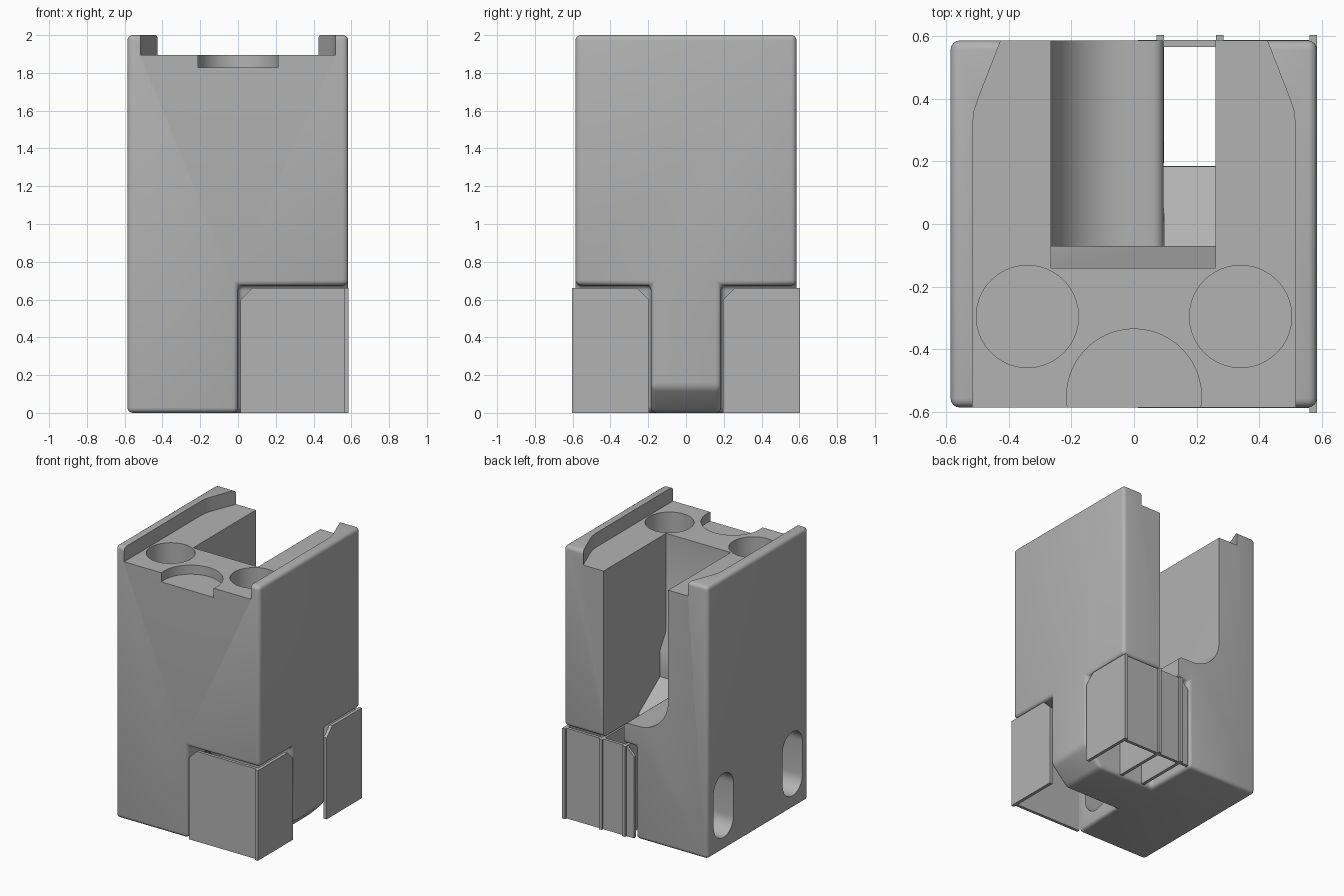
import bpy, bmesh, math
from mathutils import Vector

cube = bpy.data.objects.get("Cube")
if cube:
    bpy.data.objects.remove(cube, do_unlink=True)

grey = bpy.data.materials.new("mid_grey")
grey.use_nodes = True
grey.diffuse_color = (0.45, 0.45, 0.45, 1)
grey.node_tree.nodes["Principled BSDF"].inputs["Base Color"].default_value = (0.45, 0.45, 0.45, 1)


def prism(name, points, axis, low, high):
    """Extrude a 2D profile along an axis (profile axes keep x, y, z order)."""
    def place(p, d):
        co = list(p)
        co.insert("xyz".index(axis), d)
        return Vector(co)
    bm = bmesh.new()
    base = bm.faces.new([bm.verts.new(place(p, low)) for p in points])
    out = bmesh.ops.extrude_face_region(bm, geom=[base])
    shift = place((0, 0), high - low)
    bmesh.ops.translate(bm, vec=shift, verts=[g for g in out["geom"] if isinstance(g, bmesh.types.BMVert)])
    bmesh.ops.recalc_face_normals(bm, faces=bm.faces)
    mesh = bpy.data.meshes.new(name)
    bm.to_mesh(mesh)
    bm.free()
    mesh.materials.append(grey)
    obj = bpy.data.objects.new(name, mesh)
    bpy.context.collection.objects.link(obj)
    return obj


def box(name, x0, x1, y0, y1, z0, z1):
    return prism(name, [(x0, y0), (x1, y0), (x1, y1), (x0, y1)], "z", z0, z1)


def arc(cx, cy, r, start, end, n):
    angles = [math.radians(start + (end - start) * i / n) for i in range(n + 1)]
    return [(cx + r * math.cos(a), cy + r * math.sin(a)) for a in angles]


def apply(obj, mod):
    bpy.ops.object.select_all(action="DESELECT")
    bpy.context.view_layer.objects.active = obj
    obj.select_set(True)
    bpy.ops.object.modifier_apply(modifier=mod.name)


def cut(obj, cutter):
    cutter.hide_render = True
    mod = obj.modifiers.new("cut", "BOOLEAN")
    mod.operation = "DIFFERENCE"
    mod.solver = "EXACT"
    mod.object = cutter
    apply(obj, mod)
    bpy.data.objects.remove(cutter, do_unlink=True)


# Main block with two lower corner recesses and a chamfered web between them
body = box("body", -0.585, 0.583, -0.585, 0.585, 0, 2)
for s in (-1, 1):
    y0, y1 = sorted((s * 0.185, s * 0.8))
    cut(body, box("corner_cutter", 0, 0.8, y0, y1, -0.2, 0.675))
cut(body, prism("chamfer_cutter", [(0.4, -0.05), (0.8, -0.05), (0.8, 0.35)], "y", -0.4, 0.4))

# Rounded outer edges
bevel = body.modifiers.new("round_edges", "BEVEL")
bevel.width = 0.028
bevel.segments = 4
bevel.limit_method = "ANGLE"
apply(body, bevel)

# Top channel between the rails, narrowing toward the back
side = [(0.515, -0.8), (0.515, 0.31), (0.51, 0.36), (0.495, 0.405), (0.425, 0.585), (0.35, 0.78)]
cut(body, prism("channel_cutter", side + [(-x, y) for x, y in reversed(side)], "z", 1.895, 2.2))

# Round pockets in the top
for x in (-0.34, 0.34):
    cut(body, prism("bore_cutter", arc(x, -0.295, 0.163, 0, 354, 59), "z", 1.45, 2.2))
cut(body, prism("front_pocket_cutter", arc(0, -0.55, 0.215, 0, 355, 71), "z", 1.828, 2.2))

# Deep rear slot with a curved floor
floor = [(-0.265, 2.2)] + arc(-0.02, 1.075, 0.245, 180, 270, 12)
floor += arc(0.06, 0.795, 0.035, 90, 0, 4) + [(0.095, 0.9), (0.26, 0.9), (0.26, 2.2)]
cut(body, prism("slot_cutter", floor, "y", -0.07, 0.8))

# Stepped inner wall of the slot
wall = [(-0.14, 2.3), (-0.14, 1.18), (-0.07, 1.065), (0.05, 1.065), (0.05, 2.3)]
cut(body, prism("wall_cutter", wall, "x", -0.265, 0.26))

# Sloped opening from the slot down into the rear recess
drop = [(-0.07, 1.2), (-0.07, 0.87), (0.184, 0.69), (0.184, 0.6), (0.8, 0.6), (0.8, 1.2)]
cut(body, prism("drop_cutter", drop, "x", 0.094, 0.26))

# Long mounting holes through the side wall
for y in (-0.4, 0.4):
    hole = arc(y, 0.45, 0.115, 0, 180, 16) + arc(y, 0.21, 0.115, 180, 360, 16)
    cut(body, prism("hole_cutter", hole, "x", -0.8, 0.1))

bpy.ops.object.select_all(action="DESELECT")
bpy.context.view_layer.objects.active = body
body.select_set(True)
bpy.ops.object.shade_smooth_by_angle(angle=math.radians(32))


# Corner clips: thin plates with a chamfered inner top corner
def plate(name, axis, inner, outer, low, high):
    chamfer = inner + math.copysign(0.065, outer - inner)
    outline = [(inner, 0), (outer, 0), (outer, 0.662), (chamfer, 0.662), (inner, 0.597)]
    return prism(name, outline, axis, low, high)


for label, s in (("front", -1), ("back", 1)):
    plate(label + "_clip_side", "x", s * 0.195, s * 0.603, 0.56, 0.584)
    y0, y1 = sorted((s * 0.565, s * 0.587))
    plate(label + "_clip_face", "y", 0.012, 0.565, y0, y1)

# Ribs of the back clip
for i, x in enumerate((0.072, 0.262)):
    plate("back_clip_rib_%d" % (i + 1), "x", 0.195, 0.603, x, x + 0.024)
